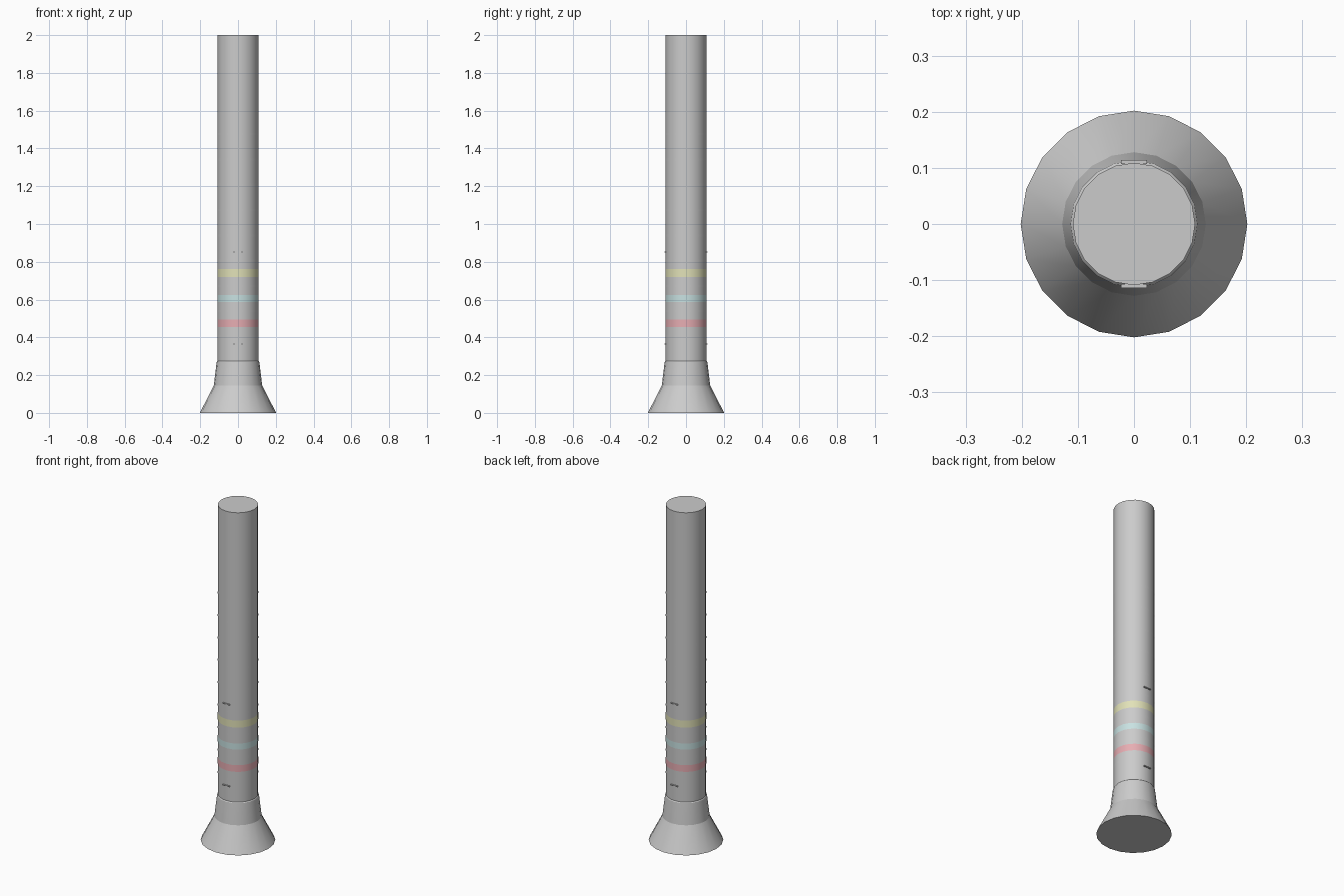
import bpy, bmesh, math

if "Cube" in bpy.data.objects:
    bpy.data.objects.remove(bpy.data.objects["Cube"])

SIDES = 20
R = 0.109          # shaft radius


def lathe(name, profile, cap_bottom=False, cap_top=False, material=None):
    """Spin a (radius, z) profile around the z axis."""
    bm = bmesh.new()
    rings = []
    for r, z in profile:
        rings.append([bm.verts.new((r * math.cos(2 * math.pi * i / SIDES),
                                    r * math.sin(2 * math.pi * i / SIDES), z))
                      for i in range(SIDES)])
    for a, b in zip(rings, rings[1:]):
        for i in range(SIDES):
            j = (i + 1) % SIDES
            bm.faces.new((a[i], a[j], b[j], b[i]))
    if cap_bottom:
        bm.faces.new(rings[0][::-1])
    if cap_top:
        bm.faces.new(rings[-1])
    me = bpy.data.meshes.new(name)
    bm.to_mesh(me)
    bm.free()
    ob = bpy.data.objects.new(name, me)
    bpy.context.collection.objects.link(ob)
    if material:
        me.materials.append(material)
    bpy.ops.object.select_all(action='DESELECT')
    ob.select_set(True)
    bpy.context.view_layer.objects.active = ob
    bpy.ops.object.shade_smooth_by_angle(angle=math.radians(30))
    return ob


def colour(name, rgb):
    m = bpy.data.materials.new(name)
    m.diffuse_color = (*rgb, 1)
    m.use_nodes = True
    m.node_tree.nodes["Principled BSDF"].inputs["Base Color"].default_value = m.diffuse_color
    return m


# Flared foot and the tapering collar above it
lathe("base_skirt", [(0.202, 0), (0.128, 0.145)], cap_bottom=True)
lathe("base_collar", [(0.128, 0.145), (0.114, 0.263), (0.113, 0.27), (R - 0.001, 0.276)])

# Tall shaft
lathe("shaft", [(R, 0.26), (R, 2.0)], cap_top=True)


def band(name, z, height, material):
    r = R + 0.0006
    lathe(name, [(r, z - height / 2), (r, z + height / 2)], material=material)


# Thin grey rings, evenly spaced
grey = colour("ring_grey", (0.56, 0.56, 0.56))
for i in range(9):
    band(f"grey_ring_{i + 1}", 0.405 + 0.1338 * i, 0.011, grey)

# Wide coloured bands between the lower rings
band("red_band", 0.475, 0.040, colour("muted_red", (0.80, 0.42, 0.45)))
band("teal_band", 0.606, 0.036, colour("muted_teal", (0.58, 0.76, 0.76)))
band("yellow_band", 0.740, 0.042, colour("muted_yellow", (0.76, 0.76, 0.48)))

# Small clips on the front and back
for level, z in (("lower", 0.365), ("upper", 0.852)):
    for side, s in (("front", -1), ("back", 1)):
        bpy.ops.mesh.primitive_cube_add(size=1, location=(0, s * 0.1105, z))
        clip = bpy.context.object
        clip.name = f"{level}_{side}_clip"
        clip.scale = (0.046, 0.007, 0.006)
